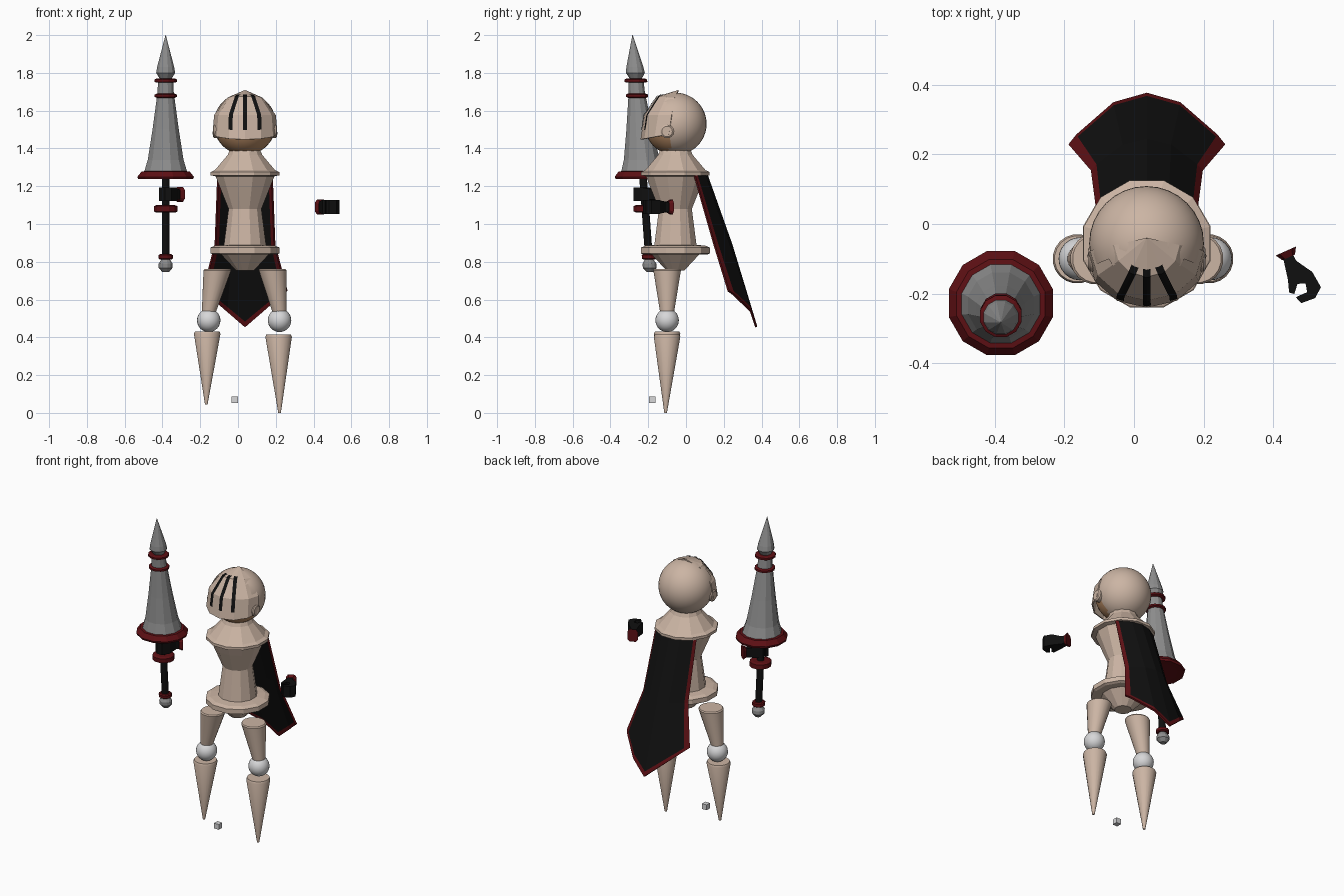
import bpy, bmesh, math
from mathutils import Vector, Matrix

if "Cube" in bpy.data.objects:
    bpy.data.objects.remove(bpy.data.objects["Cube"])

def material(name, rgb):
    m = bpy.data.materials.new(name)
    m.diffuse_color = (*rgb, 1)
    m.use_nodes = True
    m.node_tree.nodes["Principled BSDF"].inputs["Base Color"].default_value = m.diffuse_color
    return m

TAN = material("tan armour", (0.60, 0.46, 0.37))
FACE = material("brown face", (0.48, 0.26, 0.13))
GREY = material("steel grey", (0.27, 0.27, 0.27))
WHITE = material("pale joint", (0.68, 0.68, 0.69))
RED = material("dark red", (0.11, 0.005, 0.007))
BLACK = material("black", (0.005, 0.005, 0.005))

def make(name, verts, faces, mats, smooth=False):
    me = bpy.data.meshes.new(name)
    me.from_pydata([tuple(v) for v in verts], [], faces)
    bm = bmesh.new()
    bm.from_mesh(me)
    bmesh.ops.recalc_face_normals(bm, faces=bm.faces)
    bm.to_mesh(me)
    bm.free()
    for m in mats:
        me.materials.append(m)
    ob = bpy.data.objects.new(name, me)
    bpy.context.collection.objects.link(ob)
    if smooth:
        bpy.context.view_layer.objects.active = ob
        ob.select_set(True)
        bpy.ops.object.shade_smooth_by_angle(angle=math.radians(35))
        ob.select_set(False)
    return ob

def lathe(name, profile, mat, axis_at, sides=12, smooth=False):
    """Rings of (radius, height); axis_at maps a height to the ring centre."""
    verts, faces = [], []
    n = len(profile)
    for r, h in profile:
        c = Vector(axis_at(h))
        for k in range(sides):
            a = 2 * math.pi * (k + 0.5) / sides
            verts.append(c + Vector((r * math.cos(a), r * math.sin(a), 0)))
    for i in range(n - 1):
        for k in range(sides):
            j = (k + 1) % sides
            faces.append((i*sides + k, i*sides + j, (i+1)*sides + j, (i+1)*sides + k))
    faces += [tuple(range(sides)), tuple(range((n-1)*sides, n*sides))]
    return make(name, verts, faces, [mat], smooth)

def ball(name, c, r, mat, seg=24, rings=16, smooth=True):
    bm = bmesh.new()
    bmesh.ops.create_uvsphere(bm, u_segments=seg, v_segments=rings, radius=r)
    vs = [v.co + Vector(c) for v in bm.verts]
    fs = [tuple(v.index for v in f.verts) for f in bm.faces]
    bm.free()
    return make(name, vs, fs, [mat], smooth)

# Body stack
CX, CY = 0.037, -0.056
body = lambda h: (CX, CY, h)
lathe("gorget", [(0.15, 1.25), (0.188, 1.258), (0.188, 1.275), (0.165, 1.285),
                 (0.13, 1.325), (0.095, 1.365), (0.08, 1.40)], TAN, body)
lathe("torso", [(0.162, 1.255), (0.14, 1.20), (0.09, 1.08), (0.118, 0.87)], TAN, body)
lathe("belt", [(0.175, 0.838), (0.19, 0.845), (0.19, 0.875), (0.165, 0.885), (0.115, 0.89)], TAN, body)
lathe("pelvis", [(0.05, 0.755), (0.13, 0.838), (0.14, 0.85)], TAN, body)

# Legs: tapered thigh, ball knee, pointed shin
def segment(name, top, bottom, r_top, r_bottom):
    t, b = Vector(top), Vector(bottom)
    at = lambda h: b.lerp(t, h)
    lathe(name, [(r_bottom, 0), (r_top, 0.97), (r_top * 0.93, 1)], TAN, at, 20, True)

for side, hip, knee, shin, foot in (
        ("right", -0.108, -0.155, (-0.163, -0.1, 0.43), (-0.168, -0.108, 0.045)),
        ("left", 0.182, 0.22, (0.215, -0.1, 0.415), (0.22, -0.108, 0.0))):
    segment(side + "_thigh", (hip, -0.1, 0.762), (knee, -0.1, 0.53), 0.074, 0.037)
    ball(side + "_knee", (knee, -0.1, 0.49), 0.062, WHITE)
    segment(side + "_shin", shin, foot, 0.071, 0.007)

# Head: helmet dome with the lower front showing the face
HC = Vector((0.036, -0.056, 1.53))
head = ball("head", HC, 0.165, TAN, 32, 24)
head.data.materials.append(FACE)
bm = bmesh.new()
bm.from_mesh(head.data)
covered = []
for f in bm.faces:
    c = f.calc_center_median()
    if c.y < -0.085 and c.z < 1.5:
        f.material_index = 1
    elif c.y < -0.11:
        covered.append(f)
bmesh.ops.delete(bm, geom=covered, context='FACES')
bm.to_mesh(head.data)
bm.free()

# Visor: half-ellipse rows (y0, half width, depth, side z, front z)
ROWS = [(-0.04, 0.001, 0.001, 1.705, 1.705), (-0.06, 0.092, 0.09, 1.665, 1.672),
        (-0.075, 0.16, 0.142, 1.575, 1.575), (-0.09, 0.168, 0.147, 1.475, 1.447)]
STEP = 30

def visor_point(deg, t):
    def column(d, t):
        i = min(int(t), 2)
        r = [p + (q - p) * (t - i) for p, q in zip(ROWS[i], ROWS[i + 1])]
        s, c = math.sin(math.radians(d)), math.cos(math.radians(d))
        return Vector((CX + r[1] * s, r[0] - r[2] * c, r[3] + (r[4] - r[3]) * c))
    d0 = math.floor(deg / STEP) * STEP
    return column(d0, t).lerp(column(d0 + STEP, t), (deg - d0) / STEP)

def grid_faces(rows, cols):
    return [(i*cols + k, i*cols + k + 1, (i+1)*cols + k + 1, (i+1)*cols + k)
            for i in range(rows - 1) for k in range(cols - 1)]

angles = range(-90, 91, STEP)
visor = make("visor", [visor_point(a, t) for t in range(4) for a in angles],
             grid_faces(4, len(angles)), [TAN])
mod = visor.modifiers.new("thickness", 'SOLIDIFY')
mod.thickness = 0.008
mod.offset = 0

# Visor slits: thin dark strips lying on the visor
for n, a in (("right", -27), ("middle", 0), ("left", 27)):
    vs = []
    ts = (0.8, 1, 1.5, 2, 2.6)
    for t in ts:
        half = math.degrees(0.011 / (0.16 if t >= 2 else 0.092 * min(t, 1) + 0.068 * max(t - 1, 0)))
        for d in (-half, 0, half):
            p = visor_point(a + d, t)
            vs.append(p + (p - HC).normalized() * 0.008)
    make(n + "_slit", vs, grid_faces(len(ts), 3), [BLACK])

# Visor hinges
for n, s in (("right", -1), ("left", 1)):
    lathe(n + "_hinge", [(0.036, -0.02), (0.036, 0.008), (0.028, 0.014)], TAN,
          lambda h: (0, 0, h), 14, True)
    ob = bpy.data.objects[n + "_hinge"]
    ob.matrix_world = (Matrix.Translation((CX + s * 0.155, -0.1, 1.49))
                       @ Matrix.Rotation(s * math.pi / 2, 4, 'Y'))

# Cape: black cloth with a red hem on sides and bottom
US = (-1, -0.9, -0.43, 0, 0.43, 0.9, 1)

def cape_row(w, yc, ye, z, drop=0):
    return [Vector((0.037 + u * w, yc - (yc - ye) * u * u, z - drop * (1 - abs(u)))) for u in US]

top, mid = cape_row(0.143, 0.11, 0.045, 1.257), cape_row(0.157, 0.24, 0.15, 0.89)
low = cape_row(0.222, 0.372, 0.225, 0.645, 0.19)
hem = [m.lerp(l, 0.93) for m, l in zip(mid, low)]
cape = make("cape", top + mid + hem + low, grid_faces(4, 7), [BLACK, RED])
for i, p in enumerate(cape.data.polygons):
    p.material_index = 1 if i >= 12 or i % 6 in (0, 5) else 0
mod = cape.modifiers.new("thickness", 'SOLIDIFY')
mod.thickness = 0.012
mod.offset = 0

# Lance: all parts share one axis leaning slightly forward
lance = lambda h: (-0.383, -0.283 + 0.074 * (2.0 - h), h)
for name, prof, mat in (
        ("lance_tip", [(0.03, 1.765), (0.052, 1.80), (0.047, 1.83), (0.001, 2.0)], GREY),
        ("upper_ring", [(0.052, 1.748), (0.062, 1.753), (0.062, 1.765), (0.052, 1.77)], RED),
        ("lance_neck", [(0.045, 1.685), (0.042, 1.755)], GREY),
        ("lower_ring", [(0.05, 1.668), (0.061, 1.673), (0.061, 1.685), (0.05, 1.69)], RED),
        ("lance_cone", [(0.118, 1.275), (0.098, 1.34), (0.072, 1.50), (0.048, 1.672)], GREY),
        ("guard", [(0.11, 1.24), (0.15, 1.237), (0.155, 1.25), (0.132, 1.278), (0.11, 1.28)], RED),
        ("grip", [(0.021, 0.80), (0.021, 1.24)], BLACK),
        ("grip_collar", [(0.05, 1.06), (0.065, 1.066), (0.065, 1.094), (0.05, 1.10)], RED),
        ("pommel_ring", [(0.032, 0.812), (0.039, 0.817), (0.039, 0.835), (0.032, 0.84)], RED),
        ("pommel", [(0.018, 0.745), (0.038, 0.768), (0.038, 0.79), (0.022, 0.815)], GREY)):
    lathe(name, prof, mat, lance)

# Gauntlets: curled glove outline extruded upward, with a flared cuff
GLOVE = [(0.0, -0.014), (0.0, 0.014), (0.03, 0.016), (0.078, 0.045), (0.128, 0.05),
         (0.15, 0.022), (0.147, -0.02), (0.125, -0.028), (0.125, 0.008),
         (0.10, 0.014), (0.092, -0.008), (0.115, -0.028), (0.105, -0.04), (0.07, -0.028)]

def gauntlet(name, pos, degrees):
    place = Matrix.Translation(pos) @ Matrix.Rotation(math.radians(degrees), 4, 'Z')
    n = len(GLOVE)
    vs = []
    for s in (-1, 1):
        for x, y in GLOVE:
            vs.append(Vector((x, y, s * (0.026 if x < 0.05 else 0.036))))
    fs = [tuple(range(n)), tuple(range(n, 2 * n))]
    fs += [(i, (i + 1) % n, (i + 1) % n + n, i + n) for i in range(n)]
    make(name + "_glove", vs, fs, [BLACK]).matrix_world = place
    cuff = [Vector((x, y * w, z * h)) for x, w, h in ((-0.008, 0.032, 0.04), (0.012, 0.02, 0.03))
            for y, z in ((-1, -0.6), (-0.6, -1), (0.6, -1), (1, -0.6),
                         (1, 0.6), (0.6, 1), (-0.6, 1), (-1, 0.6))]
    cf = [tuple(range(8)), tuple(range(8, 16))]
    cf += [(i, (i + 1) % 8, (i + 1) % 8 + 8, i + 8) for i in range(8)]
    make(name + "_cuff", cuff, cf, [RED]).matrix_world = place

gauntlet("left", (0.44, -0.085, 1.09), -66)
gauntlet("right", (-0.312, -0.145, 1.157), 232)

# Small loose cube near the feet
c = Vector((-0.018, -0.178, 0.07))
cube = [c + Vector((x, y, z)) * 0.017 for x in (-1, 1) for y in (-1, 1) for z in (-1, 1)]
make("small_cube", cube, [(0, 1, 3, 2), (4, 6, 7, 5), (0, 4, 5, 1),
                          (2, 3, 7, 6), (0, 2, 6, 4), (1, 5, 7, 3)], [WHITE])
